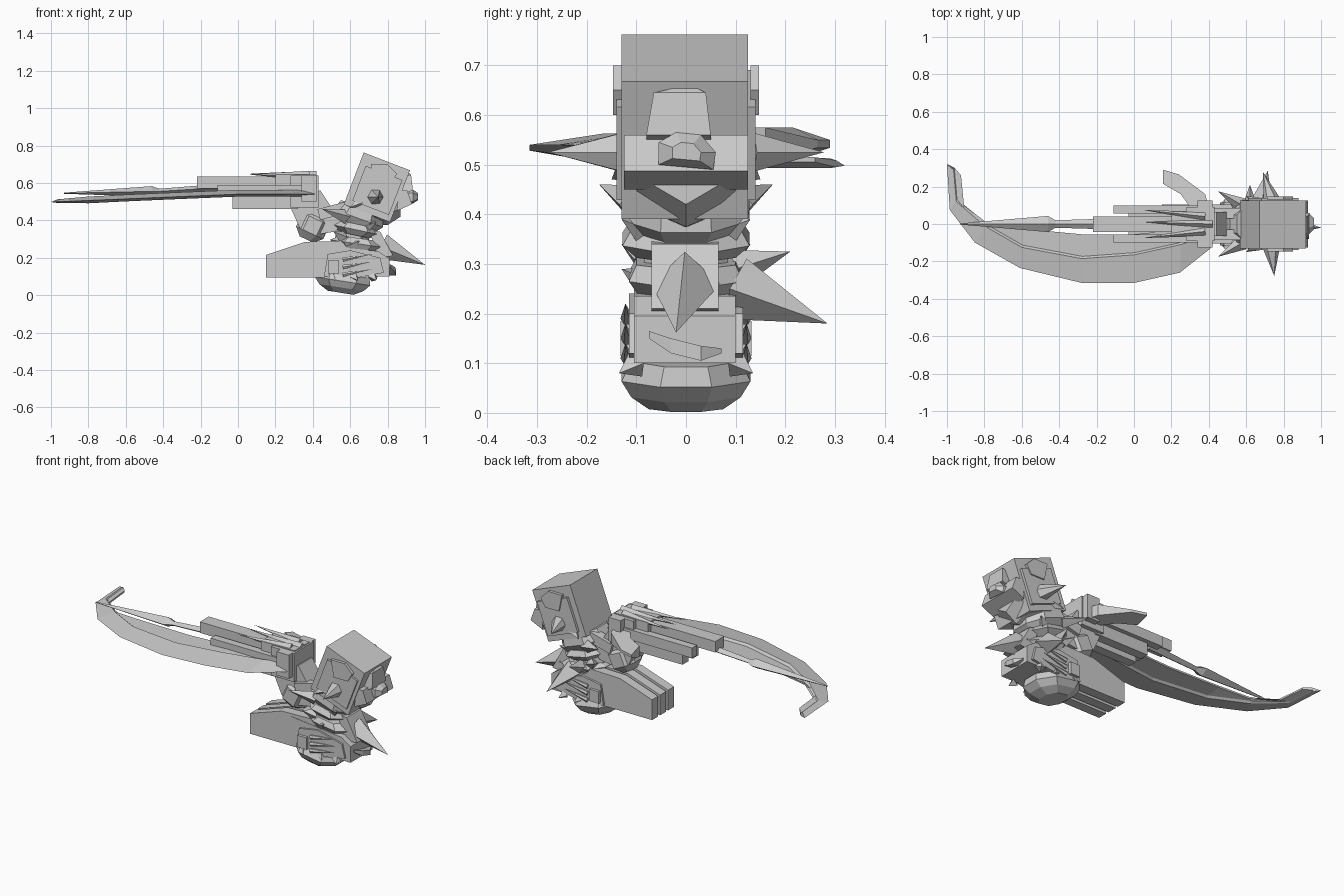
import bpy, bmesh, math
from mathutils import Vector, Matrix

if "Cube" in bpy.data.objects:
    bpy.data.objects.remove(bpy.data.objects["Cube"])


def make(name, verts, faces):
    me = bpy.data.meshes.new(name)
    me.from_pydata([tuple(v) for v in verts], [], faces)
    bm = bmesh.new()
    bm.from_mesh(me)
    bmesh.ops.recalc_face_normals(bm, faces=bm.faces)
    bm.to_mesh(me)
    bm.free()
    ob = bpy.data.objects.new(name, me)
    bpy.context.collection.objects.link(ob)
    return ob


def loft(name, rings):
    """Closed skin through equally sized rings of points."""
    n = len(rings[0])
    faces = [tuple(range(n)), tuple(range((len(rings) - 1) * n, len(rings) * n))]
    for k in range(len(rings) - 1):
        for i in range(n):
            j = (i + 1) % n
            faces.append((k * n + i, k * n + j, (k + 1) * n + j, (k + 1) * n + i))
    return make(name, [p for r in rings for p in r], faces)


def side_prism(name, pts, y0, y1):
    return loft(name, [[(x, y, z) for x, z in pts] for y in (y0, y1)])


def box(name, x, y, z, tilt=0):
    c = Vector((sum(x) / 2, sum(y) / 2, sum(z) / 2))
    rot = Matrix.Rotation(math.radians(tilt), 3, 'Y')
    pts = [c + rot @ (Vector((a, b, d)) - c) for a in x for b, d in
           ((y[0], z[0]), (y[1], z[0]), (y[1], z[1]), (y[0], z[1]))]
    return loft(name, [pts[:4], pts[4:]])


def spike(name, base, tip, r, sides=4):
    base, tip = Vector(base), Vector(tip)
    q = (tip - base).to_track_quat('Z', 'Y')
    pts = [base + q @ Vector((r * math.cos(2 * math.pi * i / sides),
           r * math.sin(2 * math.pi * i / sides), 0)) for i in range(sides)]
    return make(name, pts + [tip], [tuple(range(sides))] +
                [(i, (i + 1) % sides, sides) for i in range(sides)])


def collar(name, x, z, levels, tilt=0):
    """Stacked eight-sided rings: levels are (height, half length, half width)."""
    rot = Matrix.Rotation(math.radians(tilt), 3, 'Y')
    rings = []
    for h, a, b in levels:
        rings.append([Vector((x, 0, z)) + rot @ Vector((p * a, q * b, h)) for p, q in
                      ((1, .4), (.5, 1), (-.5, 1), (-1, .4), (-1, -.4), (-.5, -1), (.5, -1), (1, -.4))])
    return loft(name, rings)


# Curved blade: outer cutting edge, stepped ridge line and thin web reaching the lance
outer = [(-1, .32), (-.985, .075), (-.85, -.1), (-.61, -.235), (-.28, -.315), (0, -.315), (.245, -.26), (.41, -.13)]
ridge = [(-.965, .29), (-.95, .12), (-.8, -.01), (-.6, -.125), (-.28, -.185), (0, -.165), (.25, -.11), (.41, -.06)]
inner = [(-.925, .26), (-.905, .06), (-.78, .0), (-.6, -.025), (-.28, -.055), (0, -.055), (.25, -.03), (.41, .0)]
rings = []
for o, m, i in zip(outer, ridge, inner):
    zc = .545 + .042 * min(o[0], 0)
    t = .018 if o[0] > -.9 else .01
    step = (m[0] + .004, m[1] + .012)
    rings.append([(*o, zc - .005), (*m, zc + t), (*step, zc + .006), (*i, zc + .012),
                  (*i, zc + .002), (*step, zc - .008), (*m, zc - t)])
loft("curved_blade", rings)

# Straight lance in the middle
loft("lance", [[(x, -w, z), (x, 0, z + h), (x, w, z), (x, 0, z - h)] for x, w, z, h in
               ((-.93, .003, .545, .003), (-.46, .043, .555, .028), (-.42, .02, .555, .014), (-.1, .03, .575, .02))])

# Long barrels and grip
box("main_barrel", (-.22, .35), (-.043, .04), (.57, .635))
box("upper_block", (.2, .42), (-.07, .07), (.59, .645))
for s in (-1, 1):
    box("side_barrel", (-.11, .4), (s * .055, s * .1), (.53, .59))
    box("lower_barrel", (-.03, .32), (s * .02, s * .075), (.46, .53))
    spike("barrel_thorn", (.38, s * .04, .64), (.05, s * .075, .645), .025, 4)
    box("knuckle", (.34, .42), (s * .065, s * .125), (.5, .64))
    spike("wrist_thorn", (.58, s * .1, .42), (.45, s * .175, .46), .04, 4)
    box("wrist_link", (.43, .58), (s * .03, s * .085), (.42, .48), -15)
spike("top_thorn", (.42, 0, .64), (.06, .01, .65), .025, 4)
box("grip_block", (.28, .43), (-.09, .09), (.47, .64))
arm = [(.155, .29), (.24, .265), (.38, .16), (.4, .09), (.3, .09), (.25, .16), (.155, .215)]
loft("bent_arm", [[(x, y, .542 + k * (.033 if y < .23 else .008)) for x, y in arm] for k in (-1, 1)])

# Elbow and shoulder joining grip to body
side_prism("elbow", [(.28, .47), (.33, .36), (.4, .32), (.52, .34), (.58, .42), (.5, .47), (.44, .56), (.32, .53)], -.065, .065)
collar("shoulder_ball", .4, .37, [(-.08, .04, .04), (-.04, .08, .08), (.04, .08, .08), (.08, .04, .04)], 25)

# Neck collars
collar("upper_collar", .65, .43, [(-.06, .11, .1), (-.02, .14, .128), (.04, .12, .12)], 20)
collar("middle_collar", .63, .35, [(-.03, .08, .1), (0, .13, .128), (.03, .1, .11)], 12)
collar("lower_collar", .64, .275, [(-.04, .1, .09), (0, .15, .115), (.03, .1, .1)], 8)
collar("neck", .61, .3, [(-.12, .1, .09), (.14, .08, .08)], 10)
for s in (-1, 1):
    for x, z, dx in ((.56, .31, -.05), (.68, .36, .06), (.6, .26, .05)):
        spike("collar_thorn", (x, s * .08, z), (x + dx, s * .13, z + .03), .035)

# Head block with cheeks, jaw, brow plate and snout
box("head", (.61, .875), (-.13, .125), (.428, .725), 21)
for s in (-1, 1):
    box("cheek", (.64, .85), (s * .12, s * .14), (.46, .66), 21)
    spike("ear_spike", (.735, s * .13, .525), (.75 if s < 0 else .69, s * .278, .525), .045, 6)
    spike("cheek_thorn", (.66, s * .11, .5), (.6, s * .15, .47), .035)
    side_prism("eye_panel", [(.71, .7), (.8, .7), (.85, .65), (.82, .6), (.73, .6)], s * .13, s * .147)
loft("jaw", [[(x, -w, z1), (x, w, z1), (x, w * .95, z0 + .05), (x, 0, z0), (x, -w * .95, z0 + .05)] for x, w, z0, z1 in
             ((.58, .1, .41, .48), (.68, .125, .37, .5), (.8, .12, .375, .52), (.87, .09, .42, .51))])
side_prism("muzzle_plate", [(.86, .56), (.905, .56), (.93, .487), (.85, .45)], -.125, .125)
loft("forehead_plate", [[(x, y0, z), (x, y1, z), (x - .06, y1, z - .02), (x - .06, y0, z - .02)] for x, y0, y1, z in
                        ((.935, -.08, .05, .56), (.925, -.065, .04, .645), (.912, -.02, .02, .655))])
loft("snout", [[(x, y * k, .525 + z * k) for y, z in ((-.055, -.025), (-.055, .02), (-.02, .04), (.03, .035), (.06, 0), (.055, -.035))]
               for x, k in ((.88, 1), (.935, 1), (.962, .5))])

# Body block with three rear fins
side_prism("body", [(.42, .1), (.81, .1), (.81, .195), (.75, .235), (.42, .27)], -.105, .1)
fin = [(.15, .095), (.6, .095), (.62, .2), (.57, .29), (.36, .285), (.15, .215)]
for y in (-.075, 0, .075):
    side_prism("rear_fin", fin, y - .028, y + .028)
for s in (-1, 1):
    side_prism("flank_plate", [(.46, .1), (.62, .09), (.78, .12), (.76, .2), (.6, .24), (.48, .22)], s * .1, s * .115)
    box("flank_stud", (.48, .54), (s * .1, s * .132), (.115, .185))
    for z in (.12, .16, .2):
        spike("flank_rib", (.56, s * .118, z - .01), (.72, s * .122, z + .02), .014, 6)
    for x in (.5, .62, .72):
        spike("flank_thorn", (x, s * .1, .1), (x + .02, s * .135, .08), .03)

# Base
collar("foot", .56, .085, [(-.073, .07, .075), (-.045, .12, .11), (-.01, .15, .13), (.03, .14, .11)], 9)

# Chest plate and spikes
side_prism("chest_plate", [(.7, .35), (.76, .34), (.83, .21), (.75, .2)], -.07, .065)
spike("chest_spike", (.77, 0, .26), (1, -.02, .162), .07, 4)
spike("flank_spike", (.68, .1, .25), (.715, .285, .18), .065, 4)
spike("flank_small_spike", (.62, .1, .29), (.62, .21, .325), .04, 4)
loft("chest_band", [[(x, y, z), (x, y, z + h), (.8, y, z + h), (.8, y, z)] for y, x, z, h in
                    ((-.075, .815, .15, .015), (-.03, .84, .12, .03), (.03, .845, .105, .03), (.072, .82, .12, .01))])
